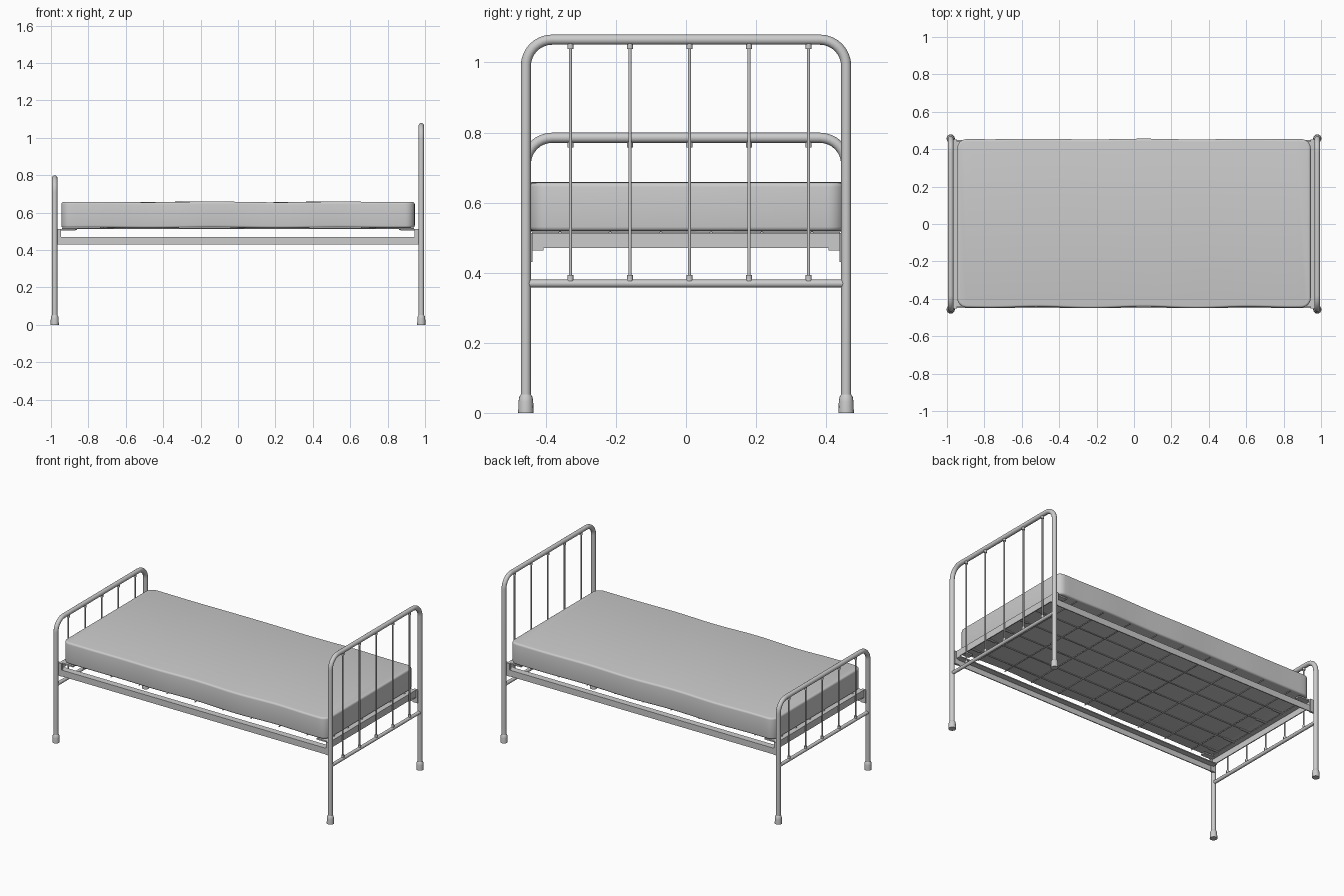
import bpy, bmesh, math
from mathutils import Vector

if "Cube" in bpy.data.objects:
    bpy.data.objects.remove(bpy.data.objects["Cube"], do_unlink=True)

grey = bpy.data.materials.new("light_grey")
grey.use_nodes = True
COLOUR = (0.6, 0.6, 0.6, 1)
grey.diffuse_color = COLOUR
grey.node_tree.nodes["Principled BSDF"].inputs["Base Color"].default_value = COLOUR


def finish(name, bm, smooth=True):
    bmesh.ops.recalc_face_normals(bm, faces=bm.faces)
    mesh = bpy.data.meshes.new(name)
    bm.to_mesh(mesh)
    bm.free()
    mesh.materials.append(grey)
    obj = bpy.data.objects.new(name, mesh)
    bpy.context.collection.objects.link(obj)
    if smooth:
        bpy.ops.object.select_all(action="DESELECT")
        obj.select_set(True)
        bpy.context.view_layer.objects.active = obj
        bpy.ops.object.shade_smooth_by_angle(angle=math.radians(40))
    return obj


def box(name, low, high):
    low, high = Vector(low), Vector(high)
    bm = bmesh.new()
    bmesh.ops.create_cube(bm, size=1)
    for v in bm.verts:
        v.co = (low + high) / 2 + v.co * (high - low)
    return finish(name, bm, False)


def sweep(name, path, radii, sides=12):
    """Round tube along a path, with one radius per point."""
    path = [Vector(p) for p in path]
    bm = bmesh.new()
    rings = []
    for i, p in enumerate(path):
        tangent = (path[min(i + 1, len(path) - 1)] - path[max(i - 1, 0)]).normalized()
        u = Vector((1, 0, 0)) if abs(tangent.x) < 0.9 else Vector((0, 1, 0))
        w = tangent.cross(u)
        angles = [math.tau * k / sides for k in range(sides)]
        r = radii[i] if isinstance(radii, list) else radii
        rings.append([bm.verts.new(p + r * (u * math.cos(a) + w * math.sin(a))) for a in angles])
    for a, b in zip(rings, rings[1:]):
        for k in range(sides):
            n = (k + 1) % sides
            bm.faces.new((a[k], a[n], b[n], b[k]))
    bm.faces.new(rings[0])
    bm.faces.new(rings[-1])
    return finish(name, bm)


POST_X, POST_Y, RAIL_Z = 0.98, 0.457, 0.369


def end_frame(name, x, top):
    # Bent tube hoop
    bend = 0.075
    path = [(x, -POST_Y, 0.02)]
    for side, start in ((-1, math.pi), (1, math.pi / 2)):
        for i in range(9):
            a = start - i * math.pi / 16
            path.append((x, side * (POST_Y - bend) + bend * math.cos(a),
                         top - bend + bend * math.sin(a)))
    path.append((x, POST_Y, 0.02))
    sweep(name + "_hoop", path, 0.0145, 16)
    sweep(name + "_cross_rail", [(x, -POST_Y, RAIL_Z), (x, POST_Y, RAIL_Z)], 0.011)
    # Rubber feet
    for y in (-POST_Y, POST_Y):
        heights = (0, 0.032, 0.045, 0.052)
        sweep(name + "_foot_cap", [(x, y, z) for z in heights], [0.022, 0.021, 0.019, 0.0145], 16)
    # Spindles with end collars
    for i in range(5):
        y = -0.33 + 0.17 * i
        sweep(name + "_spindle", [(x, y, RAIL_Z), (x, y, top)], 0.0045, 10)
        for z in (RAIL_Z + 0.016, top - 0.019):
            sweep(name + "_collar", [(x, y, z - 0.008), (x, y, z + 0.008)], 0.009, 10)


end_frame("headboard", POST_X, 1.065)
end_frame("footboard", -POST_X, 0.785)

# Angle-iron side rails
for s in (-1, 1):
    box("side_rail_web", (-0.965, s * 0.443, 0.43), (0.965, s * 0.449, 0.47))
    box("side_rail_flange", (-0.965, s * 0.407, 0.464), (0.965, s * 0.449, 0.47))

# Angle-iron end rails and corner brackets
for s in (-1, 1):
    box("end_rail_web", (s * 0.958, -0.44, 0.47), (s * 0.964, 0.44, 0.513))
    box("end_rail_flange", (s * 0.925, -0.44, 0.508), (s * 0.964, 0.44, 0.513))
    for t in (-1, 1):
        box("corner_bracket", (s * 0.945, t * 0.438, 0.43), (s * 0.975, t * 0.452, 0.513))
        box("corner_lug", (s * 0.87, t * 0.405, 0.504), (s * 0.945, t * 0.44, 0.513))

# Wire mesh base with hooks at each end
for i in range(6):
    y = -0.36 + 0.144 * i
    sweep("long_wire", [(-0.93, y, 0.514), (0.93, y, 0.514)], 0.003, 6)
    for s in (-1, 1):
        sweep("wire_hook", [(s * 0.86, y, 0.512), (s * 0.94, y, 0.512)], 0.006, 8)
for i in range(9):
    x = -0.8 + 0.2 * i
    sweep("cross_wire", [(x, -0.44, 0.514), (x, 0.44, 0.514)], 0.003, 6)

# Soft mattress with slightly uneven sides
bm = bmesh.new()
bmesh.ops.create_cube(bm, size=1)
for v in bm.verts:
    v.co = Vector((v.co.x * 1.89, v.co.y * 0.9 + 0.004, v.co.z * 0.138 + 0.588))
uprights = [e for e in bm.edges if abs(e.verts[0].co.z - e.verts[1].co.z) > 0.1]
bmesh.ops.bevel(bm, geom=uprights, offset=0.05, segments=6, profile=0.5, affect="EDGES")
rims = [e for e in bm.edges if abs(e.verts[0].co.z - e.verts[1].co.z) < 0.01]
bmesh.ops.bevel(bm, geom=rims, offset=0.012, segments=4, profile=0.5, affect="EDGES")
for i in range(1, 48):
    cut = Vector((-0.9 + 1.8 * i / 48, 0, 0))
    bmesh.ops.bisect_plane(bm, geom=bm.verts[:] + bm.edges[:] + bm.faces[:],
                           plane_co=cut, plane_no=(1, 0, 0))
for v in bm.verts:
    x, y, z = v.co
    fade = max(0, 1 - (x / 0.93) ** 4)
    v.co.y += fade * 0.004 * math.sin(11 * x + 1) * (1 if y < 0 else 0.5)
    v.co.z += fade * 0.002 * math.sin(9 * x + 8 * y)
finish("mattress", bm)
